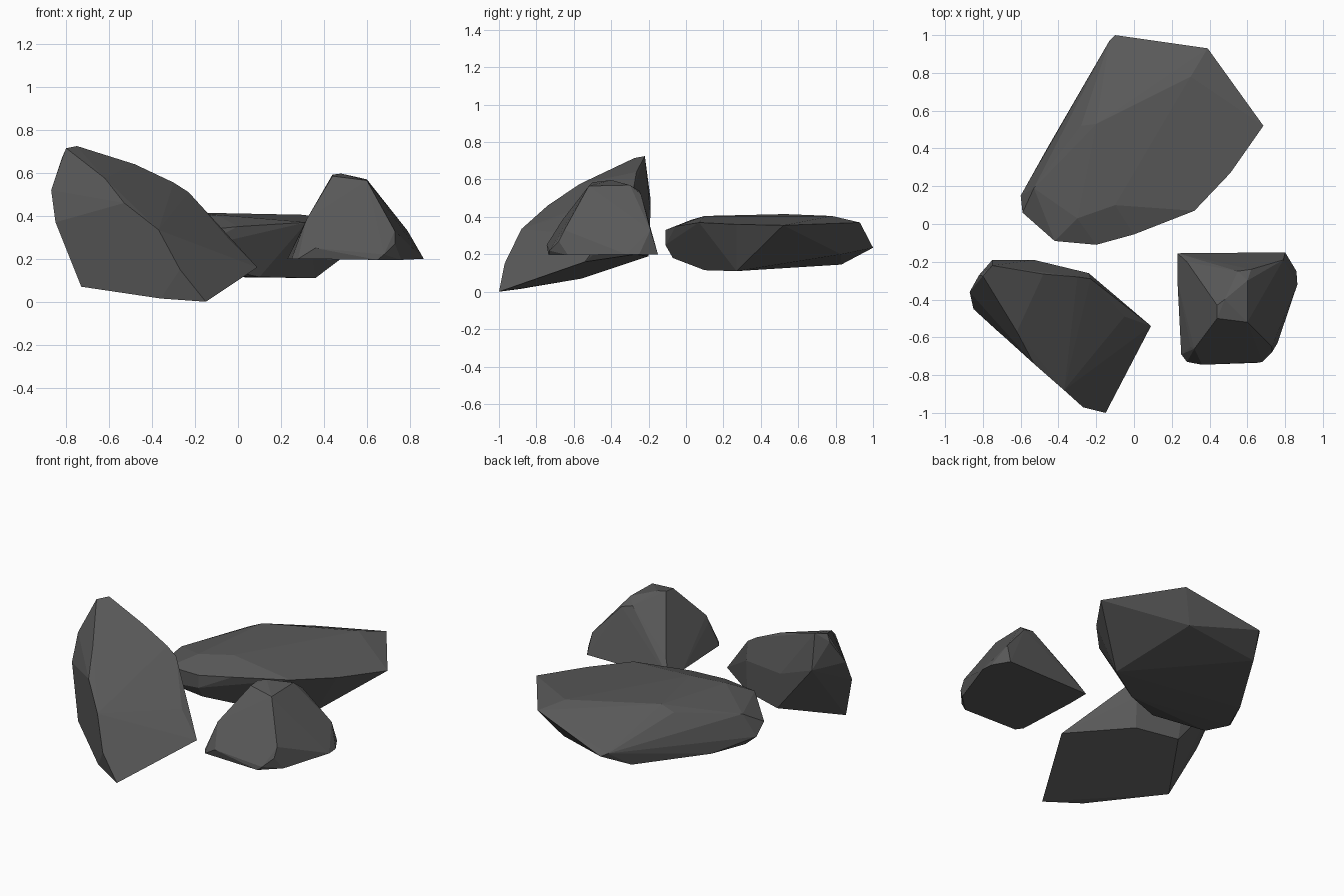
import bpy, bmesh
from math import radians

stone = bpy.data.materials.new("dark_stone")
stone.diffuse_color = (0.1, 0.1, 0.1, 1)


def rock(name, corners):
    """Faceted stone: convex hull over its chipped corners, flat shaded."""
    bm = bmesh.new()
    for c in corners:
        bm.verts.new(c)
    res = bmesh.ops.convex_hull(bm, input=bm.verts[:])
    loose = [v for v in bm.verts if not v.link_faces]
    bmesh.ops.delete(bm, geom=loose, context='VERTS')
    # merge nearly coplanar triangles into clean facets
    bmesh.ops.dissolve_limit(bm, angle_limit=radians(3),
                             verts=bm.verts[:], edges=bm.edges[:])
    bmesh.ops.recalc_face_normals(bm, faces=bm.faces[:])
    me = bpy.data.meshes.new(name)
    bm.to_mesh(me)
    bm.free()
    me.materials.append(stone)
    ob = bpy.data.objects.new(name, me)
    bpy.context.collection.objects.link(ob)
    return ob


# Wide flat slab at the back
rock("flat_rock", [
    # top
    (-.2, .53, .415), (-.08, .56, .415), (.3, .78, .405), (-.1, .1, .405), (-.3, .03, .385),
    (-.28, .52, .38), (-.53, .19, .31),
    # rim
    (-.1, 1, .235), (-.13, .97, .25), (.39, .93, .37), (.685, .52, .355), (.51, .27, .36),
    (.32, .07, .37), (0, -.055, .35), (-.2, -.11, .33), (-.42, -.09, .32), (-.59, .06, .23),
    (-.2, -.11, .25), (-.42, -.09, .22), (-.6, .15, .17),
    # underside
    (-.2, .83, .145), (.36, .27, .11), (.1, .1, .115), (-.5, .04, .14),
    (-.55, .19, .125), (-.46, .4, .12), (-.2, -.07, .18), (.28, .83, .2),
])

# Tall leaning wedge at front left
rock("tall_rock", [
    # peak and back rim
    (-.75, -.22, .725), (-.8, -.275, .715), (-.48, -.265, .64), (-.3, -.28, .555),
    (-.23, -.29, .51), (-.05, -.49, .3), (.09, -.54, .16),
    # front left ridge
    (-.62, -.57, .575), (-.53, -.74, .46), (-.37, -.88, .335), (-.27, -.97, .15),
    (-.15, -1, 0),
    # left side and back
    (-.82, -.27, .67), (-.87, -.36, .52), (-.85, -.45, .37),
    (-.75, -.19, .5), (-.53, -.19, .42), (-.24, -.26, .4),
    # underside
    (-.36, -.885, .015), (-.73, -.56, .07), (-.5, -.2, .19), (-.24, -.27, .2),
])

# Small flat-bottomed stone at front right
rock("small_rock", [
    # peak
    (.44, -.5, .585), (.48, -.4, .597), (.44, -.43, .592), (.6, -.52, .565), (.6, -.3, .57),
    (.62, -.24, .52), (.55, -.25, .54),
    # shoulders
    (.3, -.65, .34), (.32, -.66, .385), (.73, -.65, .33), (.73, -.68, .27), (.28, -.2, .3), (.79, -.19, .33),
    (.39, -.74, .24), (.36, -.745, .25), (.68, -.73, .22),
    # base
    (.23, -.155, .2), (.23, -.3, .2), (.25, -.69, .2), (.28, -.73, .2), (.65, -.735, .195),
    (.76, -.63, .195), (.865, -.32, .2), (.86, -.25, .2), (.8, -.15, .2),
])
